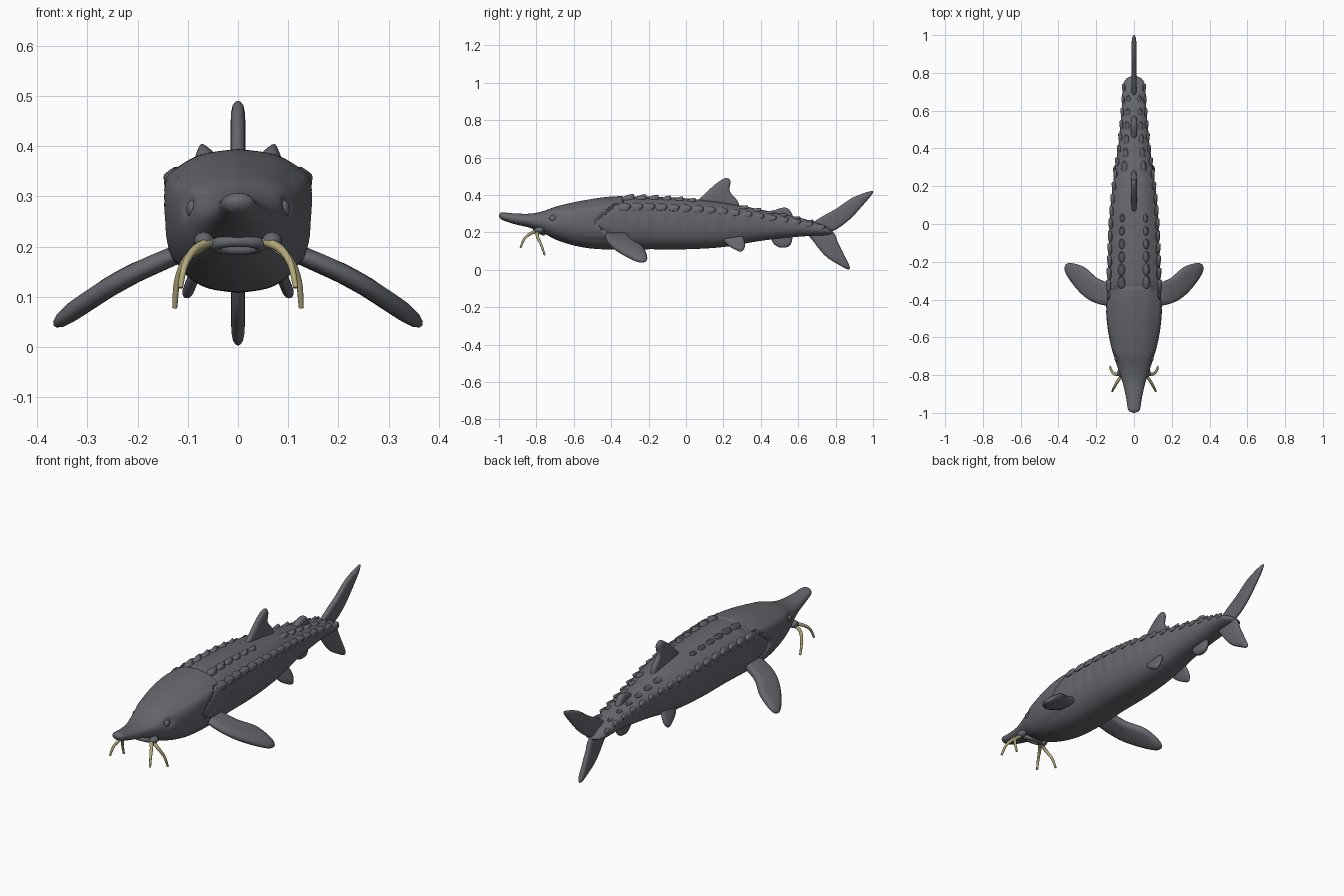
import bpy, bmesh, math
from mathutils import Vector

cube = bpy.data.objects.get("Cube")
if cube:
    bpy.data.objects.remove(cube)


def material(name, rgb):
    m = bpy.data.materials.new(name)
    m.use_nodes = True
    m.diffuse_color = (*rgb, 1)
    m.node_tree.nodes["Principled BSDF"].inputs["Base Color"].default_value = (*rgb, 1)
    return m


GREY = material("slate grey", (0.13, 0.137, 0.155))
BEIGE = material("barbel beige", (0.45, 0.4, 0.2))


def spline(points, t, closed=False):
    """Smooth curve through points, t counted in points."""
    n = len(points)
    i = int(t) if closed else min(int(t), n - 2)
    f = t - i
    pick = (lambda k: points[k % n]) if closed else (lambda k: points[max(0, min(n - 1, k))])
    a, b, c, d = (Vector(pick(i + k)) for k in (-1, 0, 1, 2))
    return 0.5 * (2 * b + (c - a) * f + (2 * a - 5 * b + 4 * c - d) * f**2
                  + (3 * b - a - 3 * c + d) * f**3)


def finish(name, bm, mat=GREY, angle=50):
    bmesh.ops.recalc_face_normals(bm, faces=bm.faces)
    mesh = bpy.data.meshes.new(name)
    bm.to_mesh(mesh)
    bm.free()
    mesh.materials.append(mat)
    mesh.shade_smooth()
    mesh.set_sharp_from_angle(angle=math.radians(angle))
    ob = bpy.data.objects.new(name, mesh)
    bpy.context.collection.objects.link(ob)
    return ob


def loft(bm, rings):
    rows = [[bm.verts.new(p) for p in ring] for ring in rings]
    n = len(rows[0])
    for r, q in zip(rows, rows[1:]):
        for i in range(n):
            bm.faces.new((r[i], r[(i + 1) % n], q[(i + 1) % n], q[i]))
    bm.faces.new(rows[0])
    bm.faces.new(rows[-1])


# Body stations: y, half width, bottom, top, share of the angular trunk section
STATIONS = [
    (-1, 0.004, 0.285, 0.295, 0), (-0.985, 0.03, 0.268, 0.307, 0),
    (-0.92, 0.042, 0.245, 0.302, 0), (-0.84, 0.06, 0.226, 0.3, 0.1),
    (-0.77, 0.083, 0.2, 0.312, 0.3), (-0.68, 0.112, 0.155, 0.342, 0.6),
    (-0.55, 0.135, 0.12, 0.37, 0.9), (-0.4, 0.143, 0.108, 0.389, 1),
    (-0.2, 0.136, 0.11, 0.392, 1), (0, 0.13, 0.11, 0.382, 1),
    (0.2, 0.112, 0.122, 0.36, 1), (0.4, 0.085, 0.155, 0.322, 0.8),
    (0.6, 0.066, 0.177, 0.28, 0.5), (0.72, 0.06, 0.183, 0.245, 0.3),
    (0.765, 0.045, 0.188, 0.222, 0), (0.785, 0.01, 0.195, 0.205, 0)]
SECTION = [(0, 0), (0.46, 0.04), (0.78, 0.16), (0.95, 0.35), (1, 0.57),
           (0.97, 0.79), (0.8, 0.88), (0.48, 0.965), (0, 1)]


def station(y):
    lo, hi = 0, len(STATIONS) - 1
    for _ in range(24):
        mid = (lo + hi) / 2
        lo, hi = (mid, hi) if spline(STATIONS, mid)[0] < y else (lo, mid)
    return spline(STATIONS, lo)


def bump(x, centre, width):
    return math.exp(-((x - centre) / width) ** 2)


def skin(st, s):
    """Point on the left flank; s runs from belly to back."""
    y, half, low, high, k = st
    u, v = spline(SECTION, s * 8)
    u = k * u + (1 - k) * math.sin(math.pi * s)
    v = k * v + (1 - k) * (0.5 - 0.5 * math.cos(math.pi * s))
    # Head shield and gill cover stand proud of a grooved trunk
    edge = -0.34 if v > 0.86 else -0.44 + 0.05 * math.sin(v * 9)
    scale = 1
    if v > 0.2:
        scale = 1 + 0.04 * bump(y, edge, 0.18) if y < edge else 1 - 0.05 * bump(y, edge, 0.025)
    # Eye hollow, brow and shallow flank ribs
    scale -= 0.1 * bump(y, -0.71, 0.025) * bump(v, 0.68, 0.13)
    scale += 0.06 * bump(y, -0.7, 0.05) * bump(v, 0.88, 0.08)
    if -0.32 < y < 0.45:
        scale += 0.012 * math.sin(y * 85) * bump(v, 0.55, 0.2)
    mid = low + (high - low) * 0.5
    return Vector((u * half * scale, y, mid + (low + (high - low) * v - mid) * (1 + (scale - 1) * 0.5)))


rings = []
for i in range(221):
    st = station(-1 + 1.785 * i / 220)
    half = [skin(st, j / 36) for j in range(37)]
    rings.append(half + [Vector((-p.x, p.y, p.z)) for p in half[-2:0:-1]])
bm = bmesh.new()
loft(bm, rings)
finish("body", bm, angle=45)


def add_scute(bm, loc, out, width, length, height):
    """Keeled plate leaning towards the tail."""
    out = Vector(out).normalized()
    along = Vector((0, 1, 0))
    across = along.cross(out)
    for v in bmesh.ops.create_icosphere(bm, subdivisions=3, radius=1)["verts"]:
        x, y, z = v.co
        up = max(z, 0)
        v.co = (loc + across * x * width * (1 - 0.6 * up) + out * z * height
                + along * length * (y * (1 - 0.3 * up) + 0.7 * up * up))


def scute_row(name, start, end, count, s, out, size):
    for side, label in ((1, "left"), (-1, "right")):
        bm = bmesh.new()
        for i in range(count):
            f = i / (count - 1)
            p = skin(station(start + (end - start) * f), s)
            shrink = 1 - 0.35 * f
            add_scute(bm, Vector((side * p.x, p.y, p.z)), (side * out[0], 0, out[1]),
                      *(d * shrink for d in size))
        finish(label + "_" + name, bm)


scute_row("back_scutes", -0.31, 0.03, 6, 0.875, (0.25, 1), (0.02, 0.035, 0.024))
scute_row("rear_scutes", 0.3, 0.66, 6, 0.86, (0.3, 1), (0.016, 0.035, 0.012))
scute_row("flank_scutes", -0.33, 0.72, 17, 0.64, (1, 0.45), (0.024, 0.036, 0.013))


def fin(name, outline, thick, place):
    """Rounded plate; place maps outline a, b and height h to space."""
    pts = [spline(outline, i / 6, True) for i in range(len(outline) * 6)]
    centre = sum(pts, Vector((0, 0))) / len(pts)
    shell = [(0.2, 1), (0.72, 0.95), (0.9, 0.72), (0.98, 0.35), (1, 0)]
    levels = shell + [(r, -h) for r, h in shell[-2::-1]]
    bm = bmesh.new()
    loft(bm, [[place(*(centre + (p - centre) * r), h * thick) for p in pts] for r, h in levels])
    finish(name, bm, angle=70)


def upright(a, b, h):
    return (h, a, b)


fin("dorsal_fin", [(0.05, 0.35), (0.1, 0.405), (0.16, 0.46), (0.21, 0.49), (0.238, 0.475),
                   (0.234, 0.42), (0.28, 0.36), (0.27, 0.31), (0.12, 0.32)], 0.015, upright)
fin("small_rear_fin", [(0.45, 0.3), (0.49, 0.325), (0.535, 0.332), (0.56, 0.31),
                       (0.57, 0.27), (0.5, 0.27)], 0.017, upright)
fin("anal_fin", [(0.46, 0.19), (0.465, 0.145), (0.5, 0.12), (0.545, 0.123),
                 (0.565, 0.15), (0.56, 0.2)], 0.015, upright)
fin("upper_tail_lobe", [(0.66, 0.235), (0.72, 0.28), (0.8, 0.325), (0.89, 0.385), (0.985, 0.42),
                        (0.998, 0.41), (0.95, 0.35), (0.87, 0.265), (0.78, 0.205), (0.7, 0.2)],
    0.014, upright)
fin("lower_tail_lobe", [(0.65, 0.21), (0.69, 0.14), (0.75, 0.07), (0.82, 0.025), (0.865, 0.003),
                        (0.875, 0.018), (0.845, 0.08), (0.815, 0.14), (0.775, 0.21)],
    0.014, upright)

PECTORAL = [(0.1, -0.42), (0.16, -0.43), (0.24, -0.4), (0.31, -0.335), (0.365, -0.25),
            (0.35, -0.208), (0.27, -0.225), (0.19, -0.29), (0.1, -0.33)]
PELVIC = [(0.19, 0.19), (0.215, 0.14), (0.27, 0.105), (0.3, 0.1), (0.315, 0.135), (0.29, 0.19)]
BARBELS = {
    "front_barbel": [(0.055, -0.79, 0.21), (0.085, -0.83, 0.195), (0.105, -0.865, 0.165), (0.115, -0.885, 0.118)],
    "rear_barbel": [(0.055, -0.79, 0.21), (0.098, -0.795, 0.18), (0.12, -0.775, 0.135), (0.126, -0.755, 0.078)]}


def blob(name, loc, size):
    bm = bmesh.new()
    bmesh.ops.create_uvsphere(bm, u_segments=20, v_segments=12, radius=1)
    for v in bm.verts:
        v.co = Vector(loc) + Vector(a * b for a, b in zip(v.co, size))
    finish(name, bm)


def barbel(name, path, side):
    """Tapering round feeler."""
    pts = [spline(path, i * 3 / 20) for i in range(21)]
    pts = [Vector((side * p.x, p.y, p.z)) for p in pts]
    rings = []
    for i, p in enumerate(pts):
        d = (pts[min(i + 1, 20)] - pts[max(i - 1, 0)]).normalized()
        a = d.orthogonal().normalized() if i == 0 else (a - d * a.dot(d)).normalized()
        b = d.cross(a)
        r = 0.01 - 0.005 * i / 20
        rings.append([p + r * (a * math.cos(q) + b * math.sin(q))
                      for q in (math.tau * k / 12 for k in range(12))])
    bm = bmesh.new()
    loft(bm, rings)
    finish(name, bm, BEIGE, 70)


# Paired fins, feelers, eyes and nostril lobes
for side, label in ((1, "left"), (-1, "right")):
    fin(label + "_pectoral_fin", PECTORAL, 0.02, lambda a, b, h: (
        side * (a + 0.45 * h), b, 0.17 - 0.56 * (a - 0.14) + 0.88 * h
        + 0.015 * math.sin(math.pi * (a - 0.1) / 0.27)))
    fin(label + "_pelvic_fin", PELVIC, 0.011, lambda a, b, h: (
        side * (0.068 + 0.4 * (0.19 - b) + h), a, b + 0.4 * h))
    for name, path in BARBELS.items():
        barbel(label + "_" + name, path, side)
    blob(label + "_eye", (side * 0.09, -0.712, 0.275), (0.013, 0.018, 0.018))
    blob(label + "_nostril_lobe", (side * 0.068, -0.785, 0.212), (0.02, 0.026, 0.017))

# Mouth lips: a flattened ring under the snout
bm = bmesh.new()
lip = []
for i in range(33):
    q = math.tau * i / 32
    c, s = math.cos(q), math.sin(q)
    lip.append([(c * (0.045 + 0.012 * math.cos(w)), -0.785 + s * (0.022 + 0.012 * math.cos(w)),
                 0.203 - 0.008 * s + 0.012 * math.sin(w))
                for w in (math.tau * k / 10 for k in range(10))])
loft(bm, lip)
bmesh.ops.remove_doubles(bm, verts=bm.verts, dist=1e-5)
finish("mouth_lips", bm)
